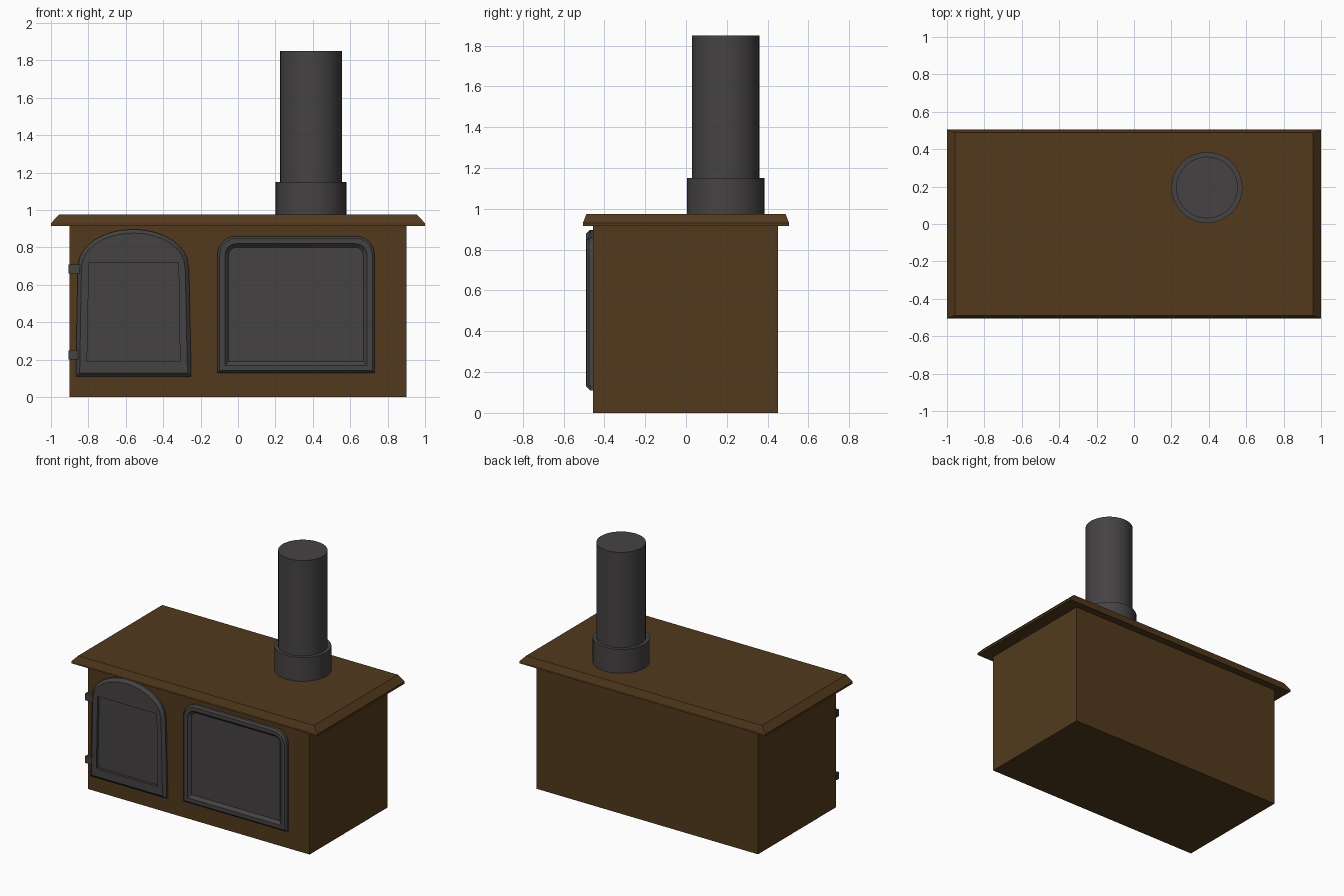
import bpy, bmesh, math

if "Cube" in bpy.data.objects:
    bpy.data.objects.remove(bpy.data.objects["Cube"])


def material(name, color):
    m = bpy.data.materials.new(name)
    m.diffuse_color = (*color, 1)
    m.use_nodes = True
    m.node_tree.nodes["Principled BSDF"].inputs["Base Color"].default_value = m.diffuse_color
    return m


BROWN = material("brown_enamel", (0.085, 0.042, 0.012))
IRON = material("dark_iron", (0.06, 0.055, 0.055))


def finish(bm, name, mat, smooth=None):
    bmesh.ops.recalc_face_normals(bm, faces=bm.faces)
    mesh = bpy.data.meshes.new(name)
    bm.to_mesh(mesh)
    bm.free()
    ob = bpy.data.objects.new(name, mesh)
    bpy.context.collection.objects.link(ob)
    mesh.materials.append(mat)
    if smooth:
        bpy.ops.object.select_all(action='DESELECT')
        ob.select_set(True)
        bpy.context.view_layer.objects.active = ob
        bpy.ops.object.shade_smooth_by_angle(angle=math.radians(smooth))
    return ob


def box(name, lo, hi, mat):
    bm = bmesh.new()
    bmesh.ops.create_cube(bm, size=1)
    for v in bm.verts:
        v.co = [(a + b) / 2 + c * (b - a) for a, b, c in zip(lo, hi, v.co)]
    return finish(bm, name, mat)


def plate(name, outline, y, steps, mat):
    """Vertical plate from an (x, z) outline; steps are (inset, rise) pairs."""
    bm = bmesh.new()
    face = bm.faces.new([bm.verts.new((x, y, z)) for x, z in outline])
    back = face.copy()
    back.normal_flip()
    bm.normal_update()
    for inset, rise in steps:
        if inset:
            bmesh.ops.inset_region(bm, faces=[face], thickness=inset, depth=rise,
                                   use_boundary=True, use_even_offset=True)
        else:
            new = bmesh.ops.extrude_discrete_faces(bm, faces=[face])["faces"]
            face = new[0]
            bmesh.ops.translate(bm, verts=face.verts, vec=(0, -rise, 0))
    bmesh.ops.remove_doubles(bm, verts=bm.verts, dist=1e-5)
    return finish(bm, name, mat, 30)


def arc(cx, cz, rx, rz, a0, a1, n):
    return [(cx + rx * math.cos(math.radians(a0 + (a1 - a0) * i / n)),
             cz + rz * math.sin(math.radians(a0 + (a1 - a0) * i / n)))
            for i in range(n + 1)]


# Stove body
box("stove_body", (-0.9, -0.455, 0), (0.9, 0.45, 0.93), BROWN)

# Overhanging top with sloped edges
bm = bmesh.new()
rings = [[bm.verts.new((sx * x, sy * y, z)) for sx, sy in ((-1, -1), (1, -1), (1, 1), (-1, 1))]
         for x, y, z in ((1, 0.505, 0.915), (1, 0.505, 0.93), (0.957, 0.488, 0.975))]
for a, b in zip(rings, rings[1:]):
    for i in range(4):
        j = (i + 1) % 4
        bm.faces.new((a[i], a[j], b[j], b[i]))
bm.faces.new(rings[0])
bm.faces.new(rings[-1])
finish(bm, "hot_plate_top", BROWN)

# Flue collar and pipe
for name, r, z0, z1 in (("flue_collar", 0.19, 0.97, 1.15), ("flue_pipe", 0.165, 0.97, 1.85)):
    bm = bmesh.new()
    bmesh.ops.create_cone(bm, cap_ends=True, segments=32, radius1=r, radius2=r, depth=z1 - z0)
    bmesh.ops.translate(bm, verts=bm.verts, vec=(0.39, 0.195, (z0 + z1) / 2))
    finish(bm, name, IRON, 30)

# Arched firebox door with a recessed window panel
arch = ([(-0.867, 0.11), (-0.25, 0.11), (-0.262, 0.68)]
        + arc(-0.56, 0.70, 0.295, 0.197, 0, 180, 16) + [(-0.857, 0.68)])
door = plate("firebox_door", arch, -0.45, [(0, 0.02), (0.02, 0.02)], IRON)
window = [(-0.807, 0.19), (-0.31, 0.19), (-0.318, 0.72), (-0.797, 0.72)]
cutter = plate("door_cutter", window, -0.472, [(0, 0.1)], IRON)
cutter.hide_render = True
mod = door.modifiers.new("window_recess", 'BOOLEAN')
mod.operation = 'DIFFERENCE'
mod.solver = 'EXACT'
mod.object = cutter
bpy.context.view_layer.objects.active = door
bpy.ops.object.modifier_apply(modifier=mod.name)
bpy.data.objects.remove(cutter)

# Door hinges
for name, z in (("lower_hinge", 0.20), ("upper_hinge", 0.66)):
    box(name, (-0.905, -0.48, z), (-0.845, -0.452, z + 0.05), IRON)

# Oven door with rounded top corners and a sunken panel
oven = ([(-0.11, 0.13), (0.73, 0.13)] + arc(0.63, 0.76, 0.10, 0.10, 0, 90, 8)
        + arc(-0.01, 0.76, 0.10, 0.10, 90, 180, 8))
plate("oven_door", oven, -0.45,
      [(0, 0.025), (0.012, 0.012), (0.028, 0), (0.02, -0.02)], IRON)
